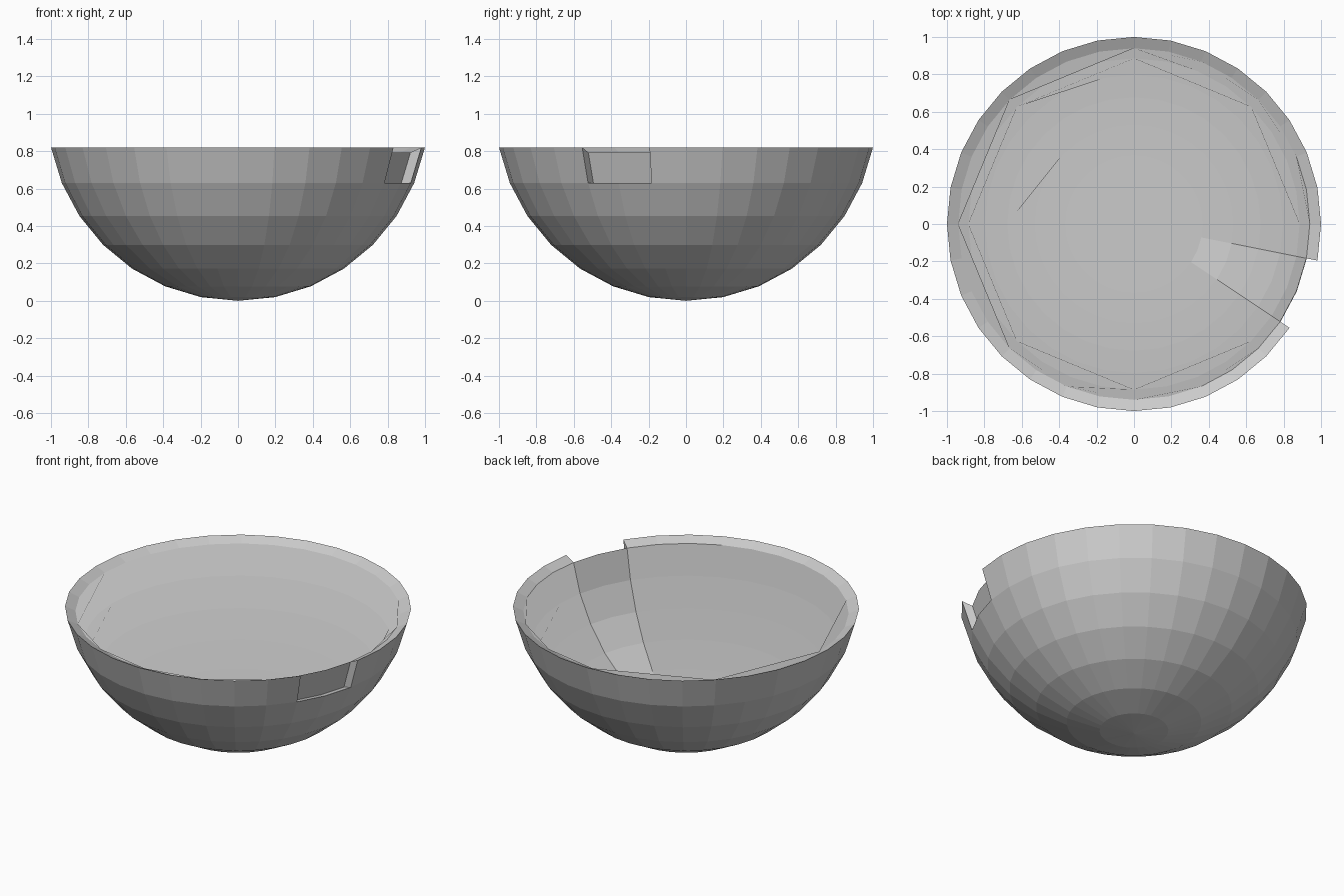
import bpy, bmesh
from math import sin, cos, pi

if "Cube" in bpy.data.objects:
    bpy.data.objects.remove(bpy.data.objects["Cube"])

SEG, RINGS = 32, 7
STEP = pi / 16
R = 1 / sin(RINGS * STEP)
SCALE, PIVOT = 0.94, 0.351          # inner shell is the outer one scaled down
NOTCH_A, NOTCH_B = 29, 31           # columns spanned by the chip in the rim

bm = bmesh.new()


def ring(i, scale=1.0):
    r = R * sin(i * STEP / 1) * scale
    z = PIVOT + (R * (1 - cos(i * STEP)) - PIVOT) * scale
    return [bm.verts.new((r * cos(2 * pi * k / SEG), r * sin(2 * pi * k / SEG), z))
            for k in range(SEG)]


# Ring latitude step: a 16-ring sphere gives 11.25 degrees
STEP = pi / 16
outer = {i: ring(i) for i in range(1, RINGS + 1)}
inner = {i: ring(i, SCALE) for i in range(2, RINGS + 1)}
bottom = bm.verts.new((0, 0, 0))


def arc(loop, a, b):
    return [loop[k % SEG] for k in range(a, b + 1)]


def quad(a, b, k):
    n = (k + 1) % SEG
    bm.faces.new((a[k], a[n], b[n], b[k]))


# Outer shell and rim, leaving out the chipped columns in the top band
for k in range(SEG):
    chipped = NOTCH_A <= k < NOTCH_B
    bm.faces.new((bottom, outer[1][(k + 1) % SEG], outer[1][k]))
    for i in range(1, RINGS - 1 if chipped else RINGS):
        quad(outer[i], outer[i + 1], k)
    top = RINGS - 1 if chipped else RINGS
    quad(outer[top], inner[top], k)

# End walls of the chip
for k, flip in ((NOTCH_A, False), (NOTCH_B, True)):
    wall = [outer[RINGS - 1][k], outer[RINGS][k], inner[RINGS][k], inner[RINGS - 1][k]]
    bm.faces.new(wall[::-1] if flip else wall)

# Inner shell: each band is one long face plus a short strip behind the chip
for i in range(2, RINGS):
    for a, b in ((NOTCH_B, NOTCH_A + SEG), (NOTCH_A, NOTCH_B)):
        bm.faces.new(arc(inner[i + 1], a, b) + arc(inner[i], a, b)[::-1])
bm.faces.new(inner[2])              # flat floor

# Drop vertices that no face uses
bmesh.ops.delete(bm, geom=[v for v in bm.verts if not v.link_faces], context='VERTS')

mesh = bpy.data.meshes.new("chipped_bowl")
bm.to_mesh(mesh)
bm.free()
bpy.context.collection.objects.link(bpy.data.objects.new("chipped_bowl", mesh))
